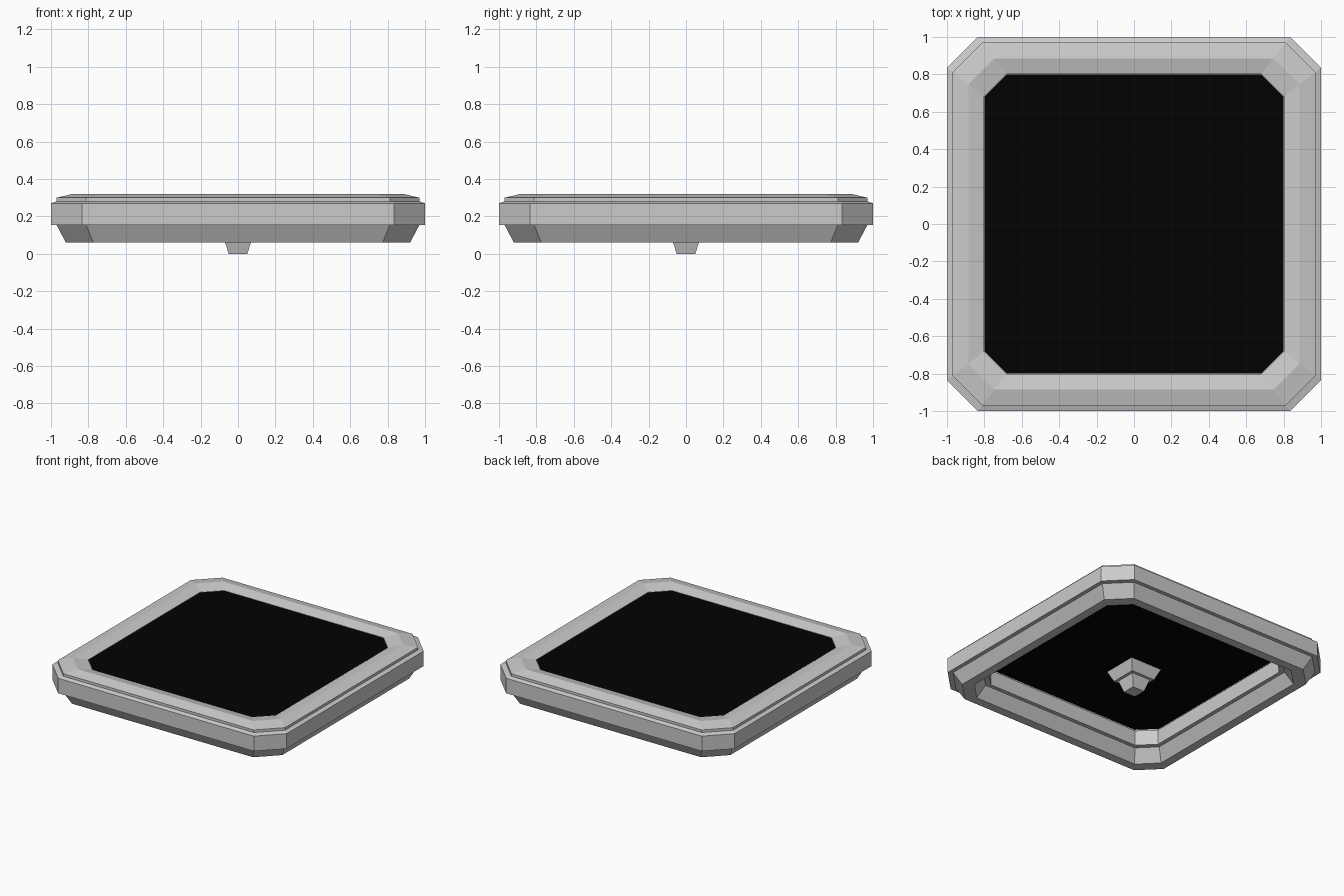
import bpy
import bmesh

if "Cube" in bpy.data.objects:
    bpy.data.objects.remove(bpy.data.objects["Cube"])


def octagon(w, c, z):
    """Square of half size w with corners cut by c."""
    k = w - c
    return [(w, -k, z), (w, k, z), (k, w, z), (-k, w, z),
            (-w, k, z), (-w, -k, z), (-k, -w, z), (k, -w, z)]


def square(w, z):
    return [(w, -w, z), (w, w, z), (-w, w, z), (-w, -w, z)]


def corner_cut(w):
    return 0.165 - 0.225 * (1 - w)


def make_object(name, rings, closed=False, caps=False):
    """Join successive rings of points with quads."""
    bm = bmesh.new()
    loops = [[bm.verts.new(p) for p in ring] for ring in rings]
    n = len(loops[0])
    pairs = list(zip(loops, loops[1:]))
    if closed:
        pairs.append((loops[-1], loops[0]))
    for a, b in pairs:
        for i in range(n):
            j = (i + 1) % n
            bm.faces.new((a[i], a[j], b[j], b[i]))
    if caps:
        bm.faces.new(loops[0])
        if len(loops) > 1:
            bm.faces.new(loops[-1])
    if len(loops) > 1:
        bmesh.ops.recalc_face_normals(bm, faces=bm.faces)
    mesh = bpy.data.meshes.new(name)
    bm.to_mesh(mesh)
    bm.free()
    obj = bpy.data.objects.new(name, mesh)
    bpy.context.collection.objects.link(obj)
    return obj


# Frame: symmetric moulding (half size, height) swept around an octagon
CENTRE = 0.886
outer = [(0.97, 0.30), (0.97, 0.28), (1.00, 0.27),
         (1.00, 0.154), (0.97, 0.154), (0.92, 0.06)]
inner = [(2 * CENTRE - w, z) for w, z in reversed(outer)]
profile = [(CENTRE, 0.32)] + outer + inner
make_object("frame", [octagon(w, corner_cut(w), z) for w, z in profile], closed=True)

# Black panel filling the frame
panel = make_object("panel", [octagon(0.80, corner_cut(0.80), 0.299)], caps=True)
black = bpy.data.materials.new("black")
black.diffuse_color = (0.0006, 0.0006, 0.0006, 1)
black.use_nodes = True
black.node_tree.nodes["Principled BSDF"].inputs["Base Color"].default_value = black.diffuse_color
panel.data.materials.append(black)

# Stepped square foot under the centre
make_object("centre_foot",
            [square(w, z) for w, z in [(0.05, 0.0), (0.078, 0.09), (0.10, 0.09), (0.134, 0.17)]],
            caps=True)
